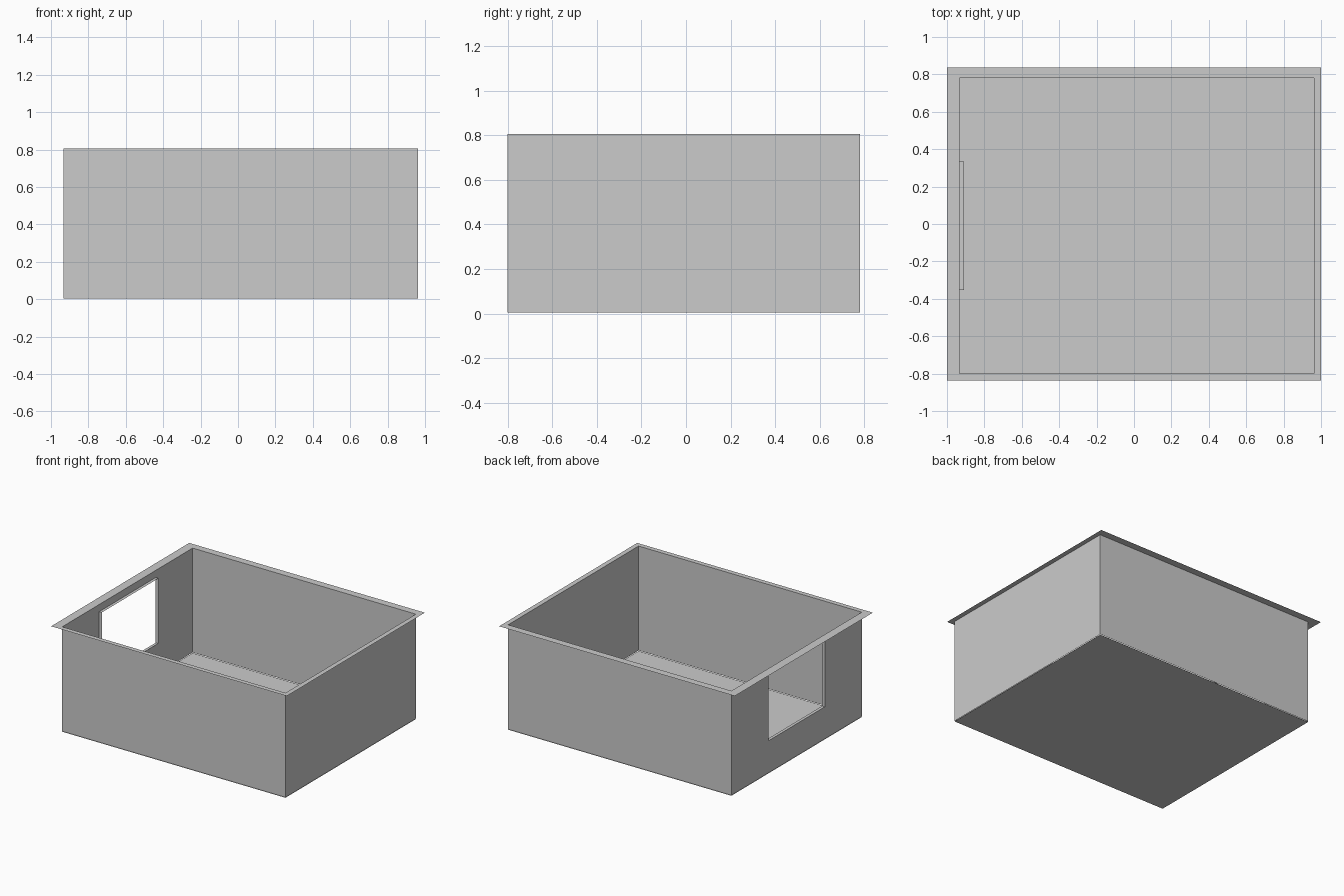
import bpy

if "Cube" in bpy.data.objects:
    bpy.data.objects.remove(bpy.data.objects["Cube"])

X0, X1, Y0, Y1 = -0.932, 0.963, -0.80, 0.781   # wall footprint
BOTTOM, TOP = 0.004, 0.805


def mesh_object(name, verts, faces):
    mesh = bpy.data.meshes.new(name)
    mesh.from_pydata(verts, [], faces)
    mesh.update()
    obj = bpy.data.objects.new(name, mesh)
    bpy.context.collection.objects.link(obj)
    return obj


def band(name, loop_a, loop_b, flip=False):
    """Join two matching closed loops with a strip of quads."""
    n = len(loop_a)
    faces = [(i, (i + 1) % n, n + (i + 1) % n, n + i) for i in range(n)]
    if flip:
        faces = [f[::-1] for f in faces]
    return mesh_object(name, loop_a + loop_b, faces)


def rect_z(x0, x1, y0, y1, z):
    return [(x0, y0, z), (x1, y0, z), (x1, y1, z), (x0, y1, z)]


def rect_x(x, y0, y1, z0, z1):
    return [(x, y0, z0), (x, y1, z0), (x, y1, z1), (x, y0, z1)]


# Floor sheet
mesh_object("floor", rect_z(X0, X1, Y0, Y1, 0), [(0, 1, 2, 3)])

# Front, right and back walls as one folded sheet
low = rect_z(X0, X1, Y0, Y1, BOTTOM)
high = rect_z(X0, X1, Y0, Y1, TOP)
mesh_object("plain_walls", low + high,
            [(i, i + 1, i + 5, i + 4) for i in range(3)])

# Left wall with a window opening
window = (-0.352, 0.333, 0.25, 0.75)
opening = rect_x(X0, *window)
band("window_wall", rect_x(X0, Y0, Y1, BOTTOM, TOP), opening, flip=True)

# Shallow sleeve lining the opening, reaching inward
band("window_sleeve", opening, rect_x(-0.909, *window), flip=True)

# Flat rim around the open top
band("top_rim", rect_z(-1, 1, -0.837, 0.837, TOP), high)
